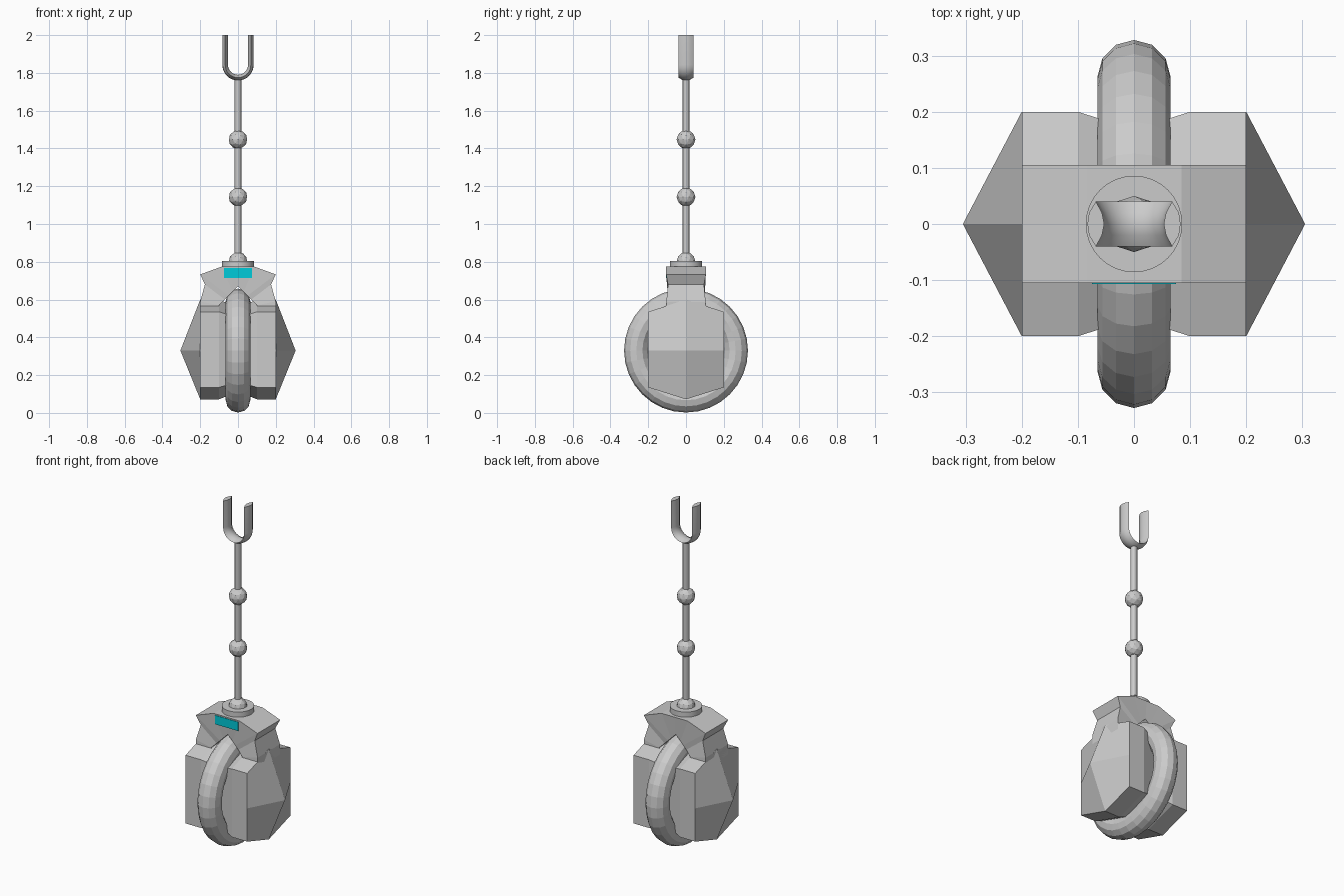
import bpy, math

if "Cube" in bpy.data.objects:
    bpy.data.objects.remove(bpy.data.objects["Cube"])

C = 0.33  # wheel axle height


def mesh_object(name, verts, faces, color=None):
    me = bpy.data.meshes.new(name)
    me.from_pydata(verts, [], faces)
    ob = bpy.data.objects.new(name, me)
    bpy.context.collection.objects.link(ob)
    bpy.context.view_layer.objects.active = ob
    # consistent outward normals
    import bmesh
    bm = bmesh.new()
    bm.from_mesh(me)
    bmesh.ops.recalc_face_normals(bm, faces=bm.faces)
    bm.to_mesh(me)
    bm.free()
    return ob


def add_mirror(ob):
    m = ob.modifiers.new("mirror", "MIRROR")
    m.use_axis = (True, False, False)


def cylinder(name, r, z0, z1, sides):
    bpy.ops.mesh.primitive_cylinder_add(vertices=sides, radius=r, depth=z1 - z0,
                                        location=(0, 0, (z0 + z1) / 2))
    bpy.context.object.name = name
    bpy.ops.object.shade_smooth_by_angle()


# Wheel: low-poly torus
bpy.ops.mesh.primitive_torus_add(major_radius=0.263, minor_radius=0.065,
                                 major_segments=32, minor_segments=12,
                                 location=(0, 0, C), rotation=(0, math.pi / 2, 0))
bpy.context.object.name = "wheel"

# Hub pods: hexagonal prism, tapered inward, pointed outward
ring = [(0, 0.27), (0.2, 0.205), (0.2, 0), (0.2, -0.195),
        (0, -0.258), (-0.2, -0.195), (-0.2, 0), (-0.2, 0.205)]
verts = [(x, y * s, C + z * s) for x, s in ((0, 0.84), (0.1, 1), (0.2, 1)) for y, z in ring]
verts.append((0.305, 0, C))
faces = [(k * 8 + i, k * 8 + (i + 1) % 8, k * 8 + 8 + (i + 1) % 8, k * 8 + 8 + i)
         for k in range(2) for i in range(8)]
faces += [(16, 17, 18, 24), (18, 19, 20, 24), (20, 21, 22, 24), (22, 23, 16, 24)]
add_mirror(mesh_object("hub_pod", verts, faces))

# Yoke over the wheel: outer and inner outline with half depth
outer = [(0, 0.775, 0.105), (0.085, 0.775, 0.105), (0.2, 0.733, 0.105),
         (0.175, 0.68, 0.095), (0.2, 0.59, 0.104), (0.2, 0.53, 0.106)]
inner = [(0, 0.67, 0.095), (0.03, 0.64, 0.095), (0.05, 0.62, 0.096),
         (0.07, 0.60, 0.098), (0.1, 0.57, 0.105), (0.1, 0.53, 0.106)]
verts = []
for o, i in zip(outer, inner):
    verts += [(o[0], -o[2], o[1]), (o[0], o[2], o[1]), (i[0], i[2], i[1]), (i[0], -i[2], i[1])]
faces = [(k * 4 + i, k * 4 + (i + 1) % 4, k * 4 + 4 + (i + 1) % 4, k * 4 + 4 + i)
         for k in range(5) for i in range(4)]
faces.append((20, 21, 22, 23))
add_mirror(mesh_object("yoke", verts, faces))

# Coloured front light strip
bpy.ops.mesh.primitive_cube_add(size=1, location=(0, -0.1, 0.741))
light = bpy.context.object
light.name = "light_strip"
light.scale = (0.15, 0.014, 0.052)
mat = bpy.data.materials.new("cyan")
mat.diffuse_color = (0.0, 0.6, 0.7, 1)
mat.use_nodes = True
mat.node_tree.nodes["Principled BSDF"].inputs["Base Color"].default_value = mat.diffuse_color
light.data.materials.append(mat)

# Collar, stem and balls
cylinder("collar", 0.086, 0.765, 0.805, 32)
cylinder("stem", 0.018, 0.79, 1.78, 12)
for name, z in (("base_ball", 0.802), ("lower_ball", 1.143), ("upper_ball", 1.447)):
    bpy.ops.mesh.primitive_ico_sphere_add(subdivisions=2, radius=0.05, location=(0, 0, z))
    bpy.context.object.name = name

# Fork: lens-shaped section swept along a U
lens = [(0.083, 0), (0.08, 0.02), (0.068, 0.04), (0.057, 0.02),
        (0.053, 0), (0.057, -0.02), (0.068, -0.04), (0.08, -0.02)]
zc, n = 1.843, 16
path = [(0, 2.0)] + [(math.pi * i / n, zc) for i in range(n + 1)] + [(math.pi, 2.0)]
verts = [(r * math.cos(a), y, z - r * math.sin(a)) for a, z in path for r, y in lens]
L = len(path)
faces = [(k * 8 + i, k * 8 + (i + 1) % 8, k * 8 + 8 + (i + 1) % 8, k * 8 + 8 + i)
         for k in range(L - 1) for i in range(8)]
faces += [tuple(range(8)), tuple(range(L * 8 - 8, L * 8))]
fork = mesh_object("fork", verts, faces)
bpy.ops.object.select_all(action='DESELECT')
fork.select_set(True)
bpy.ops.object.shade_smooth_by_angle(angle=math.radians(40))
